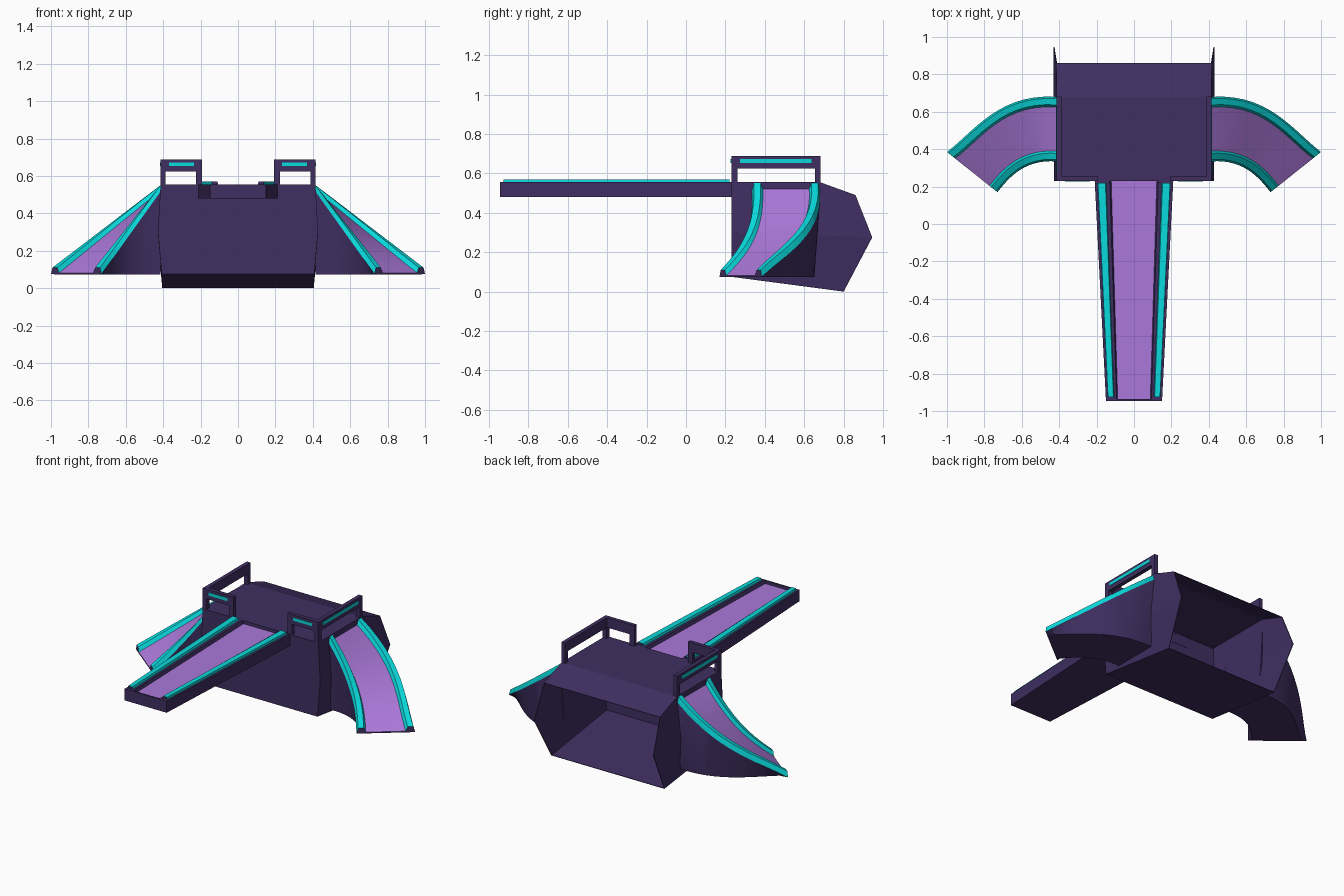
import bpy, bmesh, math
from mathutils import Vector

cube = bpy.data.objects.get("Cube")
if cube:
    bpy.data.objects.remove(cube)


def material(name, rgb):
    m = bpy.data.materials.new(name)
    m.use_nodes = True
    m.diffuse_color = (*rgb, 1)
    m.node_tree.nodes["Principled BSDF"].inputs["Base Color"].default_value = (*rgb, 1)
    return m


MATS = [material("dark_violet", (0.05, 0.028, 0.12)),
        material("bright_teal", (0.003, 0.70, 0.72)),
        material("light_purple", (0.41, 0.19, 0.70))]
DARK, TEAL, PURPLE = range(3)


def finish(name, bm, smooth=False):
    bmesh.ops.recalc_face_normals(bm, faces=bm.faces)
    mesh = bpy.data.meshes.new(name)
    bm.to_mesh(mesh)
    bm.free()
    for m in MATS:
        mesh.materials.append(m)
    obj = bpy.data.objects.new(name, mesh)
    bpy.context.collection.objects.link(obj)
    if smooth:
        bpy.ops.object.select_all(action='DESELECT')
        obj.select_set(True)
        bpy.context.view_layer.objects.active = obj
        bpy.ops.object.shade_smooth_by_angle(angle=math.radians(25))
    return obj


def loft(name, rings, columns, smooth=False):
    """Skin closed rings; columns gives the material of each strip."""
    bm = bmesh.new()
    rows = [[bm.verts.new(p) for p in ring] for ring in rings]
    n = len(rows[0])
    for a, b in zip(rows, rows[1:]):
        for i in range(n):
            j = (i + 1) % n
            bm.faces.new((a[i], a[j], b[j], b[i])).material_index = columns[i]
    bm.faces.new(rows[0])
    bm.faces.new(rows[-1])
    return finish(name, bm, smooth)


def boxes(name, spans, mat):
    """One mesh from several boxes, each given as x, y and z ranges."""
    bm = bmesh.new()
    for xs, ys, zs in spans:
        verts = bmesh.ops.create_cube(bm, size=1)["verts"]
        for v in verts:
            v.co = [r[0] if c < 0 else r[1] for c, r in zip(v.co, (xs, ys, zs))]
    for f in bm.faces:
        f.material_index = mat
    return finish(name, bm)


# Hollow hull, open at the back, widest at mid height
OUTLINE = [(0.80, 0.0, 0.405), (0.23, 0.075, 0.408), (0.23, 0.30, 0.428),
           (0.23, 0.555, 0.414), (0.68, 0.555, 0.414), (0.86, 0.49, 0.416),
           (0.945, 0.275, 0.43)]
bm = bmesh.new()
left, right = [[bm.verts.new((s * x, y, z)) for y, z, x in OUTLINE] for s in (1, -1)]
for i in range(5):
    bm.faces.new((left[i], left[i + 1], right[i + 1], right[i]))
for wall in (left, right):
    bm.faces.new([wall[i] for i in (0, 1, 2, 6)])
    bm.faces.new([wall[i] for i in (2, 3, 4, 5, 6)])
hull = finish("hull", bm)
thick = hull.modifiers.new("thickness", 'SOLIDIFY')
thick.thickness = 0.005
thick.offset = -1

# Straight front chute: tapered trough with a raised lip
TROUGH = [(1, 0.48), (1, 0.555), (0.62, 0.555), (0.58, 0.535)]
section = TROUGH + [(-x, z) for x, z in reversed(TROUGH)]
half_width = lambda y: 0.15 + 0.06 * (y + 0.945) / 1.175
loft("front_chute",
     [[(x * half_width(y), y, z) for x, z in section] for y in (0.235, -0.935)],
     [DARK, DARK, DARK, PURPLE, DARK, DARK, DARK, DARK])
boxes("front_chute_end", [((-0.151, 0.151), (-0.945, -0.935), (0.48, 0.555))], DARK)

for side, s in (("left", 1), ("right", -1)):
    # Teal strip along each edge of the front chute
    strip = [(0.93, 0.55), (0.92, 0.57), (0.73, 0.57), (0.70, 0.55)]
    loft("front_chute_strip_" + side,
         [[(s * x * half_width(y), y, z) for x, z in strip] for y in (0.22, -0.925)],
         [TEAL] * 4)


def bezier(points, t):
    u = 1 - t
    weights = (u ** 3, 3 * u * u * t, 3 * u * t * t, t ** 3)
    return sum((Vector(p) * w for p, w in zip(points, weights)), Vector((0, 0)))


# Curved side slides: rails, sunken floor and skirt down to a flat base
OUTER = [(0.415, 0.68), (0.72, 0.70), (0.85, 0.50), (1.0, 0.385)]
INNER = [(0.415, 0.335), (0.58, 0.345), (0.66, 0.26), (0.73, 0.17)]
RAIL = [(0, -0.035), (0.01, 0), (0.043, 0), (0.055, -0.028)]
STEPS = 14


def slide_ring(t, s):
    outer, inner = bezier(OUTER, t), bezier(INNER, t)
    across = (inner - outer).normalized()
    height = lambda p, path: 0.55 - 0.44 * (p.x - path[0][0]) / (path[3][0] - path[0][0])
    zo, zi = height(outer, OUTER), height(inner, INNER)
    pts = [(outer + across * d, zo + h) for d, h in RAIL]
    pts += [(inner - across * d, zi + h) for d, h in reversed(RAIL)]
    pts += [(inner + across * -0.02, 0.074), (outer + across * 0.03, 0.074)]
    return [(s * p.x, p.y, z) for p, z in pts]


for side, s in (("left", 1), ("right", -1)):
    loft("curved_slide_" + side,
         [slide_ring(i / STEPS, s) for i in range(STEPS + 1)],
         [TEAL] * 3 + [PURPLE] + [TEAL] * 3 + [DARK] * 3, smooth=True)

# Corner guard rails with a teal inlay on each outer face
for side, s in (("left", 1), ("right", -1)):
    span = lambda a, b: tuple(sorted((s * a, s * b)))
    bar, post = (0.625, 0.688), (0.55, 0.63)
    boxes("guard_rail_" + side, [
        (span(0.192, 0.414), (0.23, 0.255), bar),
        (span(0.388, 0.414), (0.255, 0.682), bar),
        (span(0.192, 0.225), (0.23, 0.255), post),
        (span(0.388, 0.414), (0.23, 0.262), post),
        (span(0.388, 0.414), (0.655, 0.682), post)], DARK)
    boxes("guard_rail_inlay_" + side, [
        (span(0.235, 0.37), (0.227, 0.232), (0.652, 0.672)),
        (span(0.412, 0.417), (0.275, 0.637), (0.652, 0.672))], TEAL)
